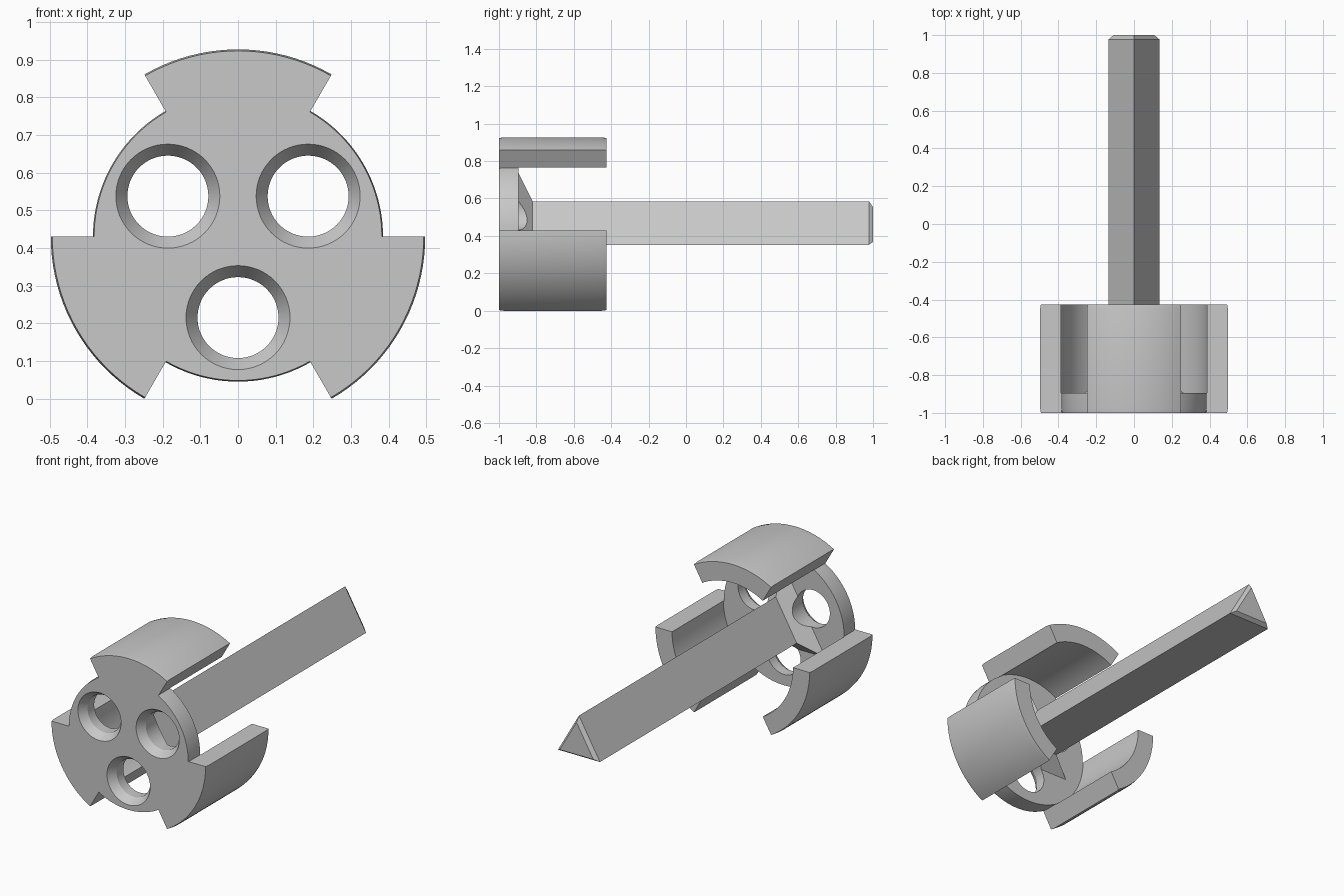
import bpy, bmesh, math

cube = bpy.data.objects.get("Cube")
if cube:
    bpy.data.objects.remove(cube, do_unlink=True)

AXIS_Z = 0.43                      # height of the part's long axis
R_OUT, R_DISC, R_BORE = 0.497, 0.385, 0.387

steel = bpy.data.materials.new("plain grey")
steel.use_nodes = True
GREY = (0.58, 0.58, 0.58, 1)
steel.diffuse_color = GREY
steel.node_tree.nodes["Principled BSDF"].inputs["Base Color"].default_value = GREY


def polar(r, deg):
    return r * math.cos(math.radians(deg)), r * math.sin(math.radians(deg))


def loft(name, outline, rings, cx=0.0, cz=AXIS_Z):
    """Loft a closed (x, z) outline along y; rings are (y, scale)."""
    bm = bmesh.new()
    loops = [[bm.verts.new((cx + x * s, y, cz + z * s)) for x, z in outline]
             for y, s in rings]
    n = len(outline)
    for a, b in zip(loops, loops[1:]):
        for i in range(n):
            j = (i + 1) % n
            bm.faces.new((a[i], a[j], b[j], b[i]))
    bm.faces.new(loops[0])
    bm.faces.new(loops[-1])
    bmesh.ops.recalc_face_normals(bm, faces=bm.faces)
    mesh = bpy.data.meshes.new(name)
    bm.to_mesh(mesh)
    bm.free()
    mesh.materials.append(steel)
    ob = bpy.data.objects.new(name, mesh)
    bpy.context.collection.objects.link(ob)
    return ob


def combine(target, tool, operation):
    """Apply a boolean and discard the tool object."""
    bpy.context.view_layer.objects.active = target
    mod = target.modifiers.new("boolean", 'BOOLEAN')
    mod.operation = operation
    mod.solver = 'EXACT'
    mod.object = tool
    bpy.ops.object.modifier_apply(modifier=mod.name)
    bpy.data.objects.remove(tool, do_unlink=True)


def circle(r, n=64):
    return [polar(r, 360 * i / n) for i in range(n)]


# Three-lobed body: alternating 60 degree arcs, edges slightly eased
outline = []
for k in range(6):
    r = R_DISC if k % 2 == 0 else R_OUT
    outline += [polar(r, 60 * k + 60 * i / 20) for i in range(21)]
body = loft("chuck_body", outline,
            [(-1, 0.992), (-0.975, 1), (-0.45, 1), (-0.425, 0.992)])

# Hollow the back, leaving a front plate and three jaws
combine(body, loft("bore_cutter", circle(R_BORE, 120), [(-0.895, 1), (0, 1)]),
        'DIFFERENCE')

# Triangular shaft with flared root and chamfered tip
triangle = [polar(0.155, a) for a in (90, 210, 330)]
shaft = loft("shaft", triangle,
             [(-0.94, 2.05), (-0.897, 2.0), (-0.82, 1), (0.978, 1), (1, 0.8)])
combine(body, shaft, 'UNION')

# Three countersunk through holes
for angle in (30, 150, 270):
    hx, hz = polar(0.215, angle)
    hole = loft("hole_cutter", circle(0.1075),
                [(-1.02, 1.37), (-1.0, 1.284), (-0.955, 1), (-0.6, 1)],
                hx, AXIS_Z + hz)
    combine(body, hole, 'DIFFERENCE')

# Smooth the round surfaces, keep the edges crisp
bpy.ops.object.select_all(action='DESELECT')
body.select_set(True)
bpy.context.view_layer.objects.active = body
bpy.ops.object.shade_smooth_by_angle(angle=math.radians(15))
